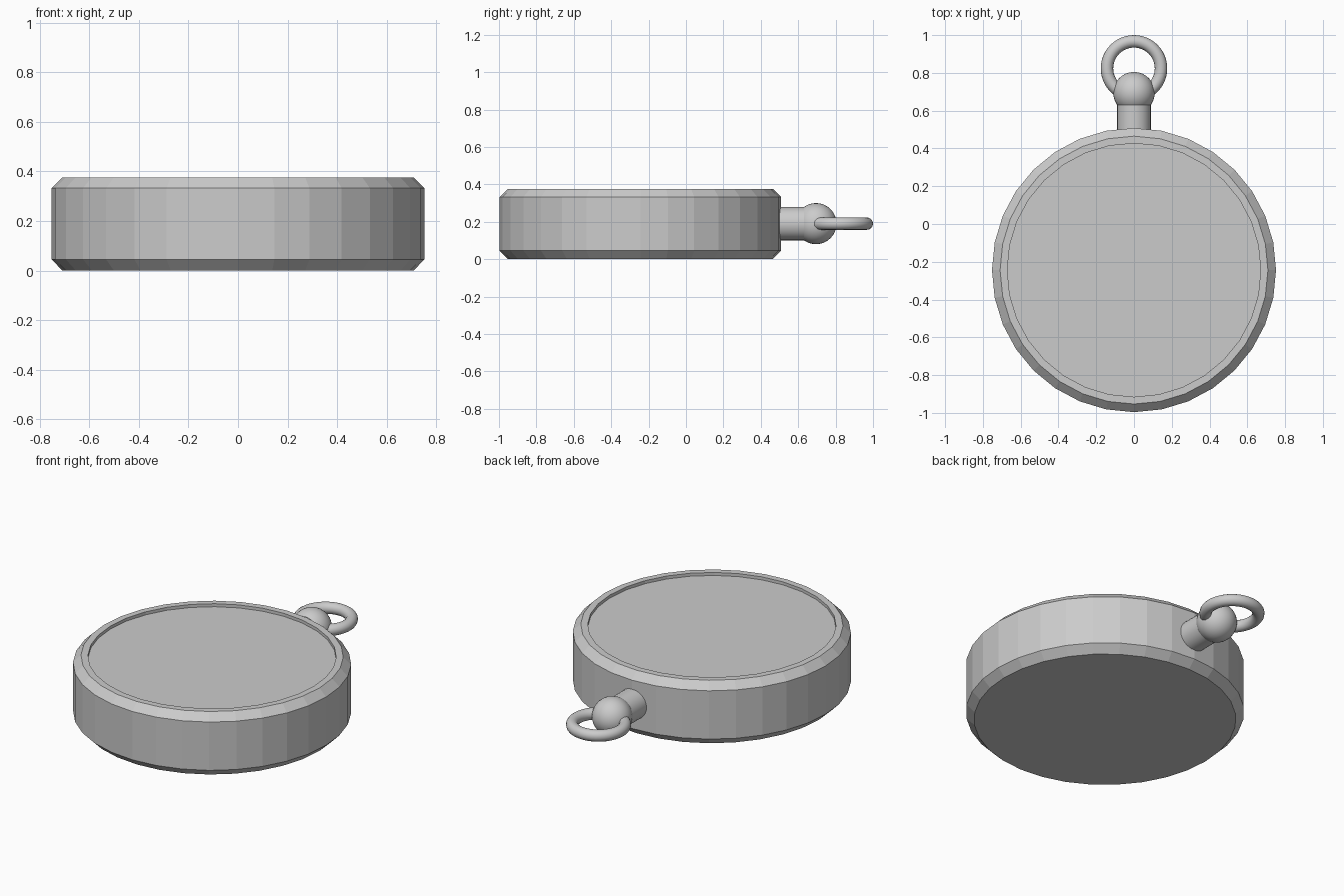
import bpy, bmesh
from math import sin, cos, tau, pi, radians

if "Cube" in bpy.data.objects:
    bpy.data.objects.remove(bpy.data.objects["Cube"])

BODY_Y, MID_Z = -0.244, 0.19


def lathe(name, profile, sides):
    """Closed turned solid about z from (radius, height) points, flat end caps."""
    bm = bmesh.new()
    rings = [[bm.verts.new((r * cos(tau * i / sides), r * sin(tau * i / sides), z))
              for i in range(sides)] for r, z in profile]
    for a, b in zip(rings, rings[1:]):
        for i in range(sides):
            j = (i + 1) % sides
            bm.faces.new((a[i], a[j], b[j], b[i]))
    bm.faces.new(rings[0][::-1])
    bm.faces.new(rings[-1])
    mesh = bpy.data.meshes.new(name)
    bm.to_mesh(mesh)
    bm.free()
    obj = bpy.data.objects.new(name, mesh)
    bpy.context.collection.objects.link(obj)
    return obj


def finish(name):
    obj = bpy.context.object
    obj.name = name
    bpy.ops.object.shade_smooth_by_angle(angle=radians(40))


# Faceted round case with bevelled rims and a shallow recessed face
case = lathe("case", [(0.708, 0), (0.752, 0.045), (0.752, 0.333),
                      (0.709, 0.376), (0.671, 0.376), (0.671, 0.358)], 32)
case.location.y = BODY_Y

# Short stem out of the back of the case
bpy.ops.mesh.primitive_cylinder_add(vertices=32, radius=0.089, depth=0.19,
                                    location=(0, 0.555, MID_Z), rotation=(pi / 2, 0, 0))
finish("stem")

# Ball on the stem
bpy.ops.mesh.primitive_uv_sphere_add(segments=32, ring_count=16, radius=0.11,
                                     location=(0, 0.695, MID_Z), rotation=(pi / 2, 0, 0))
finish("ball")

# Hanging ring through the ball
bpy.ops.mesh.primitive_torus_add(major_segments=48, minor_segments=16, major_radius=0.143,
                                 minor_radius=0.033, location=(0, 0.824, MID_Z))
finish("ring")
